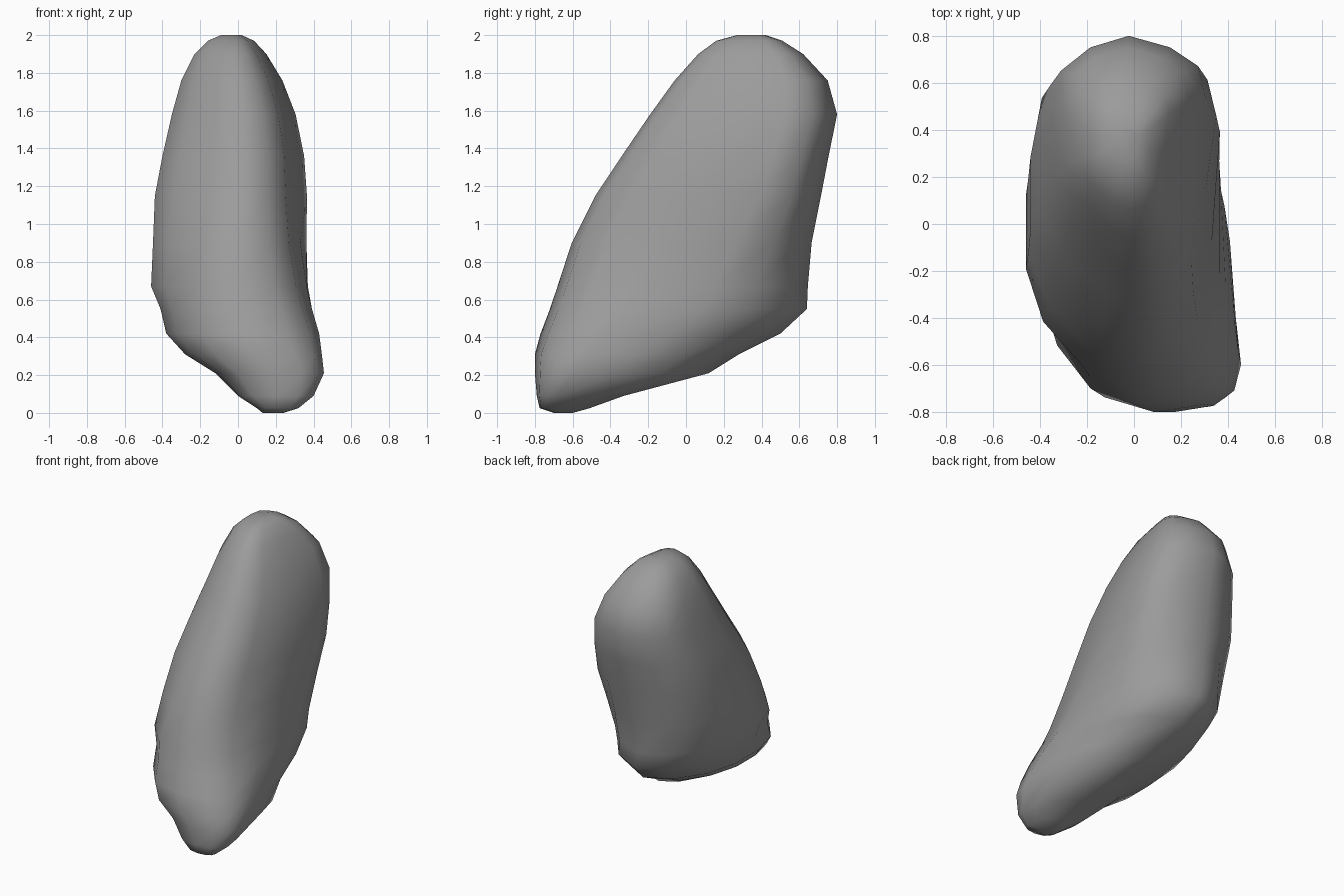
import bpy, bmesh

# Horizontal slices of the stone: height, left, right, front, back
slices = [
    (0.00, 0.13, 0.24, -0.70, -0.60),
    (0.025, 0.10, 0.32, -0.775, -0.51),
    (0.09, 0.00, 0.40, -0.79, -0.33),
    (0.21, -0.12, 0.455, -0.80, 0.12),
    (0.31, -0.28, 0.447, -0.80, 0.28),
    (0.42, -0.38, 0.44, -0.77, 0.50),
    (0.55, -0.41, 0.41, -0.72, 0.64),
    (0.67, -0.46, 0.39, -0.68, 0.645),
    (0.90, -0.45, 0.37, -0.605, 0.665),
    (1.15, -0.44, 0.365, -0.48, 0.715),
    (1.36, -0.40, 0.35, -0.34, 0.755),
    (1.58, -0.35, 0.305, -0.19, 0.80),
    (1.76, -0.30, 0.235, -0.06, 0.75),
    (1.90, -0.23, 0.15, 0.065, 0.62),
    (1.97, -0.16, 0.085, 0.16, 0.51),
    (2.00, -0.09, 0.02, 0.27, 0.42),
]

# Outline shapes inside a unit square: foot and broad body
foot = [(0, .36), (.05, .2), (.2, .06), (.5, 0), (.8, .03), (.95, .1), (1, .22),
        (.95, .5), (.86, .72), (.68, .9), (.45, 1), (.25, .93), (.08, .75), (0, .56)]
body = [(0, .38), (.12, .2), (.38, .04), (.58, 0), (.74, .04), (.86, .16), (.94, .45),
        (1, .73), (.95, .87), (.77, .95), (.5, 1), (.25, .95), (.06, .85), (0, .64)]

bm = bmesh.new()
rings = []
for z, x0, x1, y0, y1 in slices:
    t = min(max((z - 0.25) / 0.8, 0), 1)
    ring = []
    for (fu, fv), (bu, bv) in zip(foot, body):
        u, v = fu + (bu - fu) * t, fv + (bv - fv) * t
        ring.append(bm.verts.new((x0 + (x1 - x0) * u, y0 + (y1 - y0) * v, z)))
    rings.append(ring)

# Skin between slices, then close both ends
n = len(foot)
for a, b in zip(rings, rings[1:]):
    for i in range(n):
        j = (i + 1) % n
        bm.faces.new((a[i], a[j], b[j], b[i]))
bm.faces.new(rings[0][::-1])
bm.faces.new(rings[-1])
bmesh.ops.recalc_face_normals(bm, faces=bm.faces)
for f in bm.faces:
    f.smooth = True

mesh = bpy.data.meshes.new("stone")
bm.to_mesh(mesh)
bm.free()

# Dark grey stone
mat = bpy.data.materials.new("dark_grey")
mat.diffuse_color = (0.33, 0.33, 0.33, 1)
mesh.materials.append(mat)
bpy.context.collection.objects.link(bpy.data.objects.new("stone", mesh))
